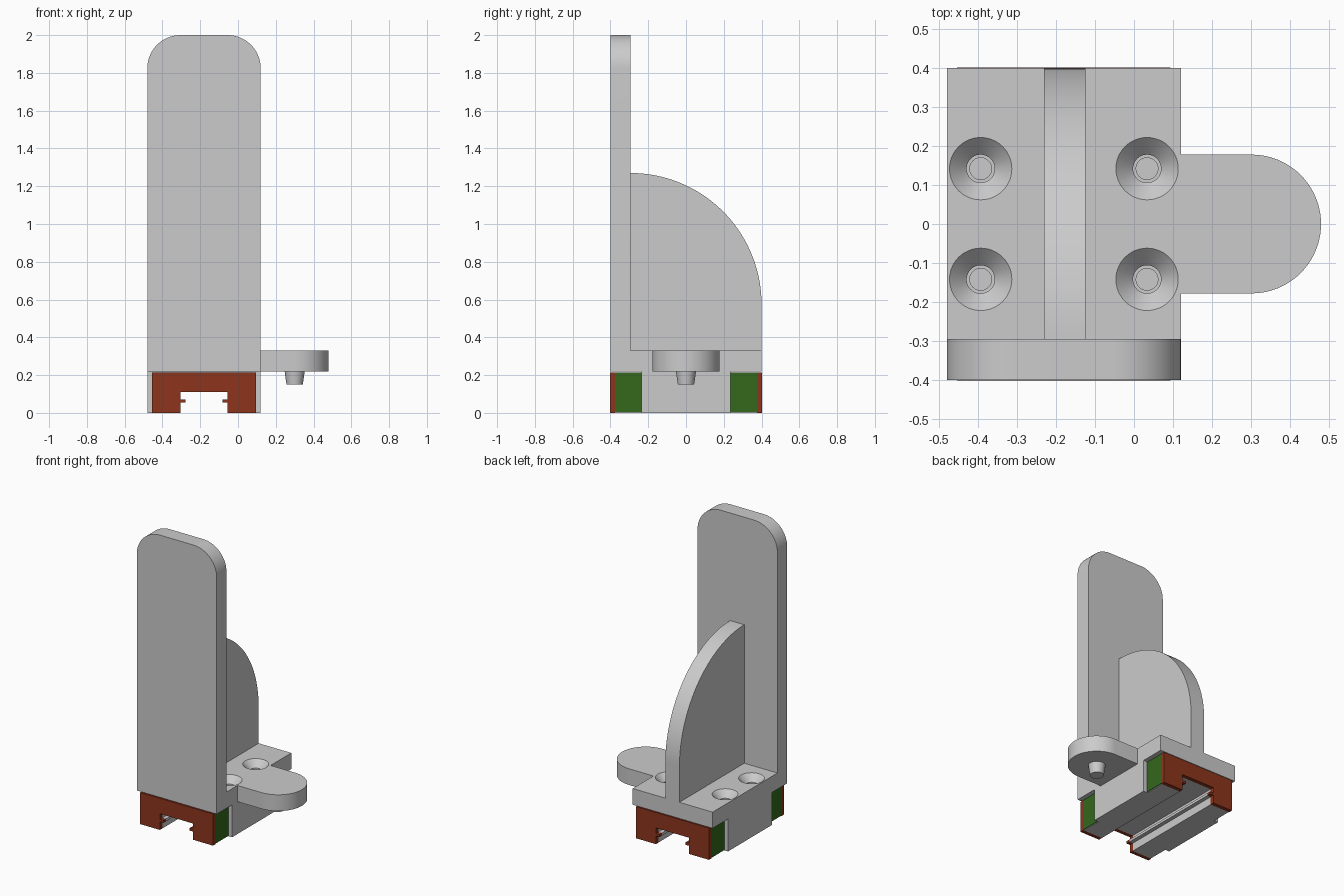
import bpy, bmesh, math
from math import sin, cos, pi

if "Cube" in bpy.data.objects:
    bpy.data.objects.remove(bpy.data.objects["Cube"])

CX = -0.18  # centre line of carriage and bracket


def material(name, rgb):
    m = bpy.data.materials.new(name)
    m.diffuse_color = (*rgb, 1)
    m.use_nodes = True
    m.node_tree.nodes["Principled BSDF"].inputs["Base Color"].default_value = m.diffuse_color
    return m


RED = material("red_plastic", (0.27, 0.035, 0.012))
GREEN = material("green_plastic", (0.035, 0.14, 0.012))


def finish(name, bm, mat=None):
    bmesh.ops.recalc_face_normals(bm, faces=bm.faces)
    me = bpy.data.meshes.new(name)
    bm.to_mesh(me)
    bm.free()
    ob = bpy.data.objects.new(name, me)
    bpy.context.collection.objects.link(ob)
    if mat:
        me.materials.append(mat)
    return ob


def prism(name, pts, axis, lo, hi, mat=None):
    """Extrude a 2D outline along an axis."""
    place = {'x': lambda u, v, t: (t, u, v),
             'y': lambda u, v, t: (u, t, v),
             'z': lambda u, v, t: (u, v, t)}[axis]
    bm = bmesh.new()
    a, b = [[bm.verts.new(place(u, v, t)) for u, v in pts] for t in (lo, hi)]
    bm.faces.new(a)
    bm.faces.new(b)
    n = len(pts)
    for i in range(n):
        j = (i + 1) % n
        bm.faces.new((a[i], a[j], b[j], b[i]))
    return finish(name, bm, mat)


def arc(cx, cy, r, a0, a1, n):
    return [(cx + r * cos(a0 + (a1 - a0) * i / n),
             cy + r * sin(a0 + (a1 - a0) * i / n)) for i in range(n + 1)]


def lathe(name, profile, centres, n=48):
    """Solid of revolution about vertical axes at each centre."""
    bm = bmesh.new()
    for x, y in centres:
        rings = [[bm.verts.new((x + r * cos(2 * pi * i / n), y + r * sin(2 * pi * i / n), z))
                  for i in range(n)] for r, z in profile]
        bm.faces.new(rings[0])
        bm.faces.new(rings[-1])
        for p, q in zip(rings, rings[1:]):
            for i in range(n):
                j = (i + 1) % n
                bm.faces.new((p[i], p[j], q[j], q[i]))
    return finish(name, bm)


def channel(half, top):
    """Carriage section: block with a rail channel and small lips."""
    right = [(half, top), (half, 0), (0.125, 0), (0.125, 0.055), (0.098, 0.055),
             (0.098, 0.072), (0.125, 0.072), (0.125, 0.11)]
    return [(CX + u, v) for u, v in right] + [(CX - u, v) for u, v in reversed(right)]


# bracket: base plate with rounded side tab
x0, x1 = -0.48, 0.12
base = prism("base_plate",
             [(x0, -0.295), (x1, -0.295), (x1, -0.178)]
             + arc(0.302, 0, 0.178, -pi / 2, pi / 2, 40)
             + [(x1, 0.178), (x1, 0.4), (x0, 0.4)], 'z', 0.22, 0.33)

# bracket: upright plate with rounded top corners
r = 0.175
upright = prism("upright_plate",
                [(x0, 0.22), (x1, 0.22)]
                + arc(x1 - r, 2 - r, r, 0, pi / 2, 20)
                + arc(x0 + r, 2 - r, r, pi / 2, pi, 20), 'y', -0.4, -0.295)

# bracket: quarter-round stiffening rib
rib = prism("stiffening_rib",
            [(-0.295, 0.33), (0.4, 0.33)] + arc(-0.295, 0.575, 0.695, 0, pi / 2, 40),
            'x', -0.231, -0.125)

# tapered locating pin under the tab
pin = lathe("locating_pin", [(0.053, 0.22), (0.049, 0.19), (0.043, 0.15)], [(0.3, 0)])

# carriage: steel body, end blocks with green sides, red end seals
body = prism("carriage_body", channel(0.30, 0.22), 'y', -0.235, 0.235)
for s, tag in ((-1, "front"), (1, "back")):
    ya, yb = sorted((s * 0.235, s * 0.375))
    prism(tag + "_end_block", channel(0.27, 0.215), 'y', ya, yb)
    for k, side in ((-1, "left"), (1, "right")):
        xa, xb = sorted((CX + k * 0.27, CX + k * 0.274))
        prism(f"{tag}_{side}_green_panel",
              [(ya, 0.004), (yb, 0.004), (yb, 0.215), (ya, 0.215)], 'x', xa, xb, GREEN)
    ya, yb = sorted((s * 0.375, s * 0.402))
    prism(tag + "_end_seal", channel(0.274, 0.215), 'y', ya, yb, RED)

# countersunk screw holes through the plate into the body
cutter = lathe("hole_cutter",
               [(0.084, 0.334), (0.036, 0.286), (0.036, 0.2205), (0.028, 0.2205), (0.028, 0.12)],
               [(CX + a * 0.2135, b * 0.142) for a in (-1, 1) for b in (-1, 1)])
cutter.hide_render = True
for ob in (base, body):
    mod = ob.modifiers.new("holes", 'BOOLEAN')
    mod.operation = 'DIFFERENCE'
    mod.solver = 'EXACT'
    mod.object = cutter
    bpy.context.view_layer.objects.active = ob
    bpy.ops.object.modifier_apply(modifier=mod.name)
bpy.data.objects.remove(cutter)

# smooth the curved walls, keep edges sharp
bpy.ops.object.select_all(action='DESELECT')
for ob in (base, upright, rib, pin, body):
    ob.select_set(True)
bpy.context.view_layer.objects.active = base
bpy.ops.object.shade_smooth_by_angle(angle=math.radians(25))
